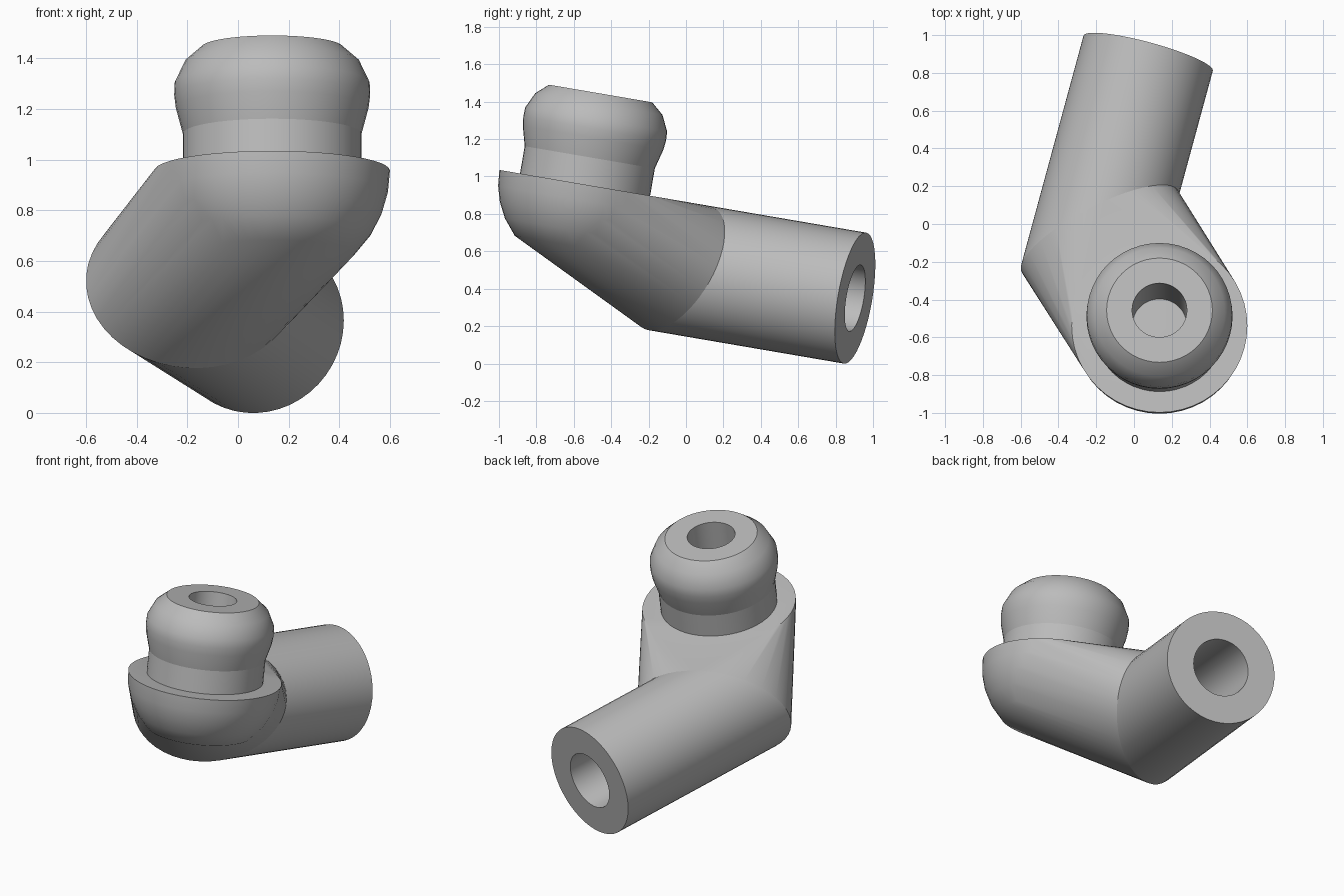
import bpy, bmesh, math
from mathutils import Vector, Matrix

if "Cube" in bpy.data.objects:
    bpy.data.objects.remove(bpy.data.objects["Cube"])

# Everything is modelled level, then tipped forward about x
TILT = Matrix.Rotation(math.radians(-9.7), 4, 'X')
N = 48
R, HOLE = 0.355, 0.18
PLANE = 0.852                                   # height of the flat top
SOCKET = Vector((0.135, -0.693, PLANE))         # centre of the ball socket
END = Vector((0.075, 0.832, PLANE - R))         # centre of the open pipe end
PHI = math.radians(15)
ALONG = Vector((math.sin(PHI), math.cos(PHI), 0))
SIDE = Vector((math.cos(PHI), -math.sin(PHI), 0))

grey = bpy.data.materials.new("plain_grey")
grey.diffuse_color = (0.5, 0.5, 0.5, 1)
grey.use_nodes = True
grey.node_tree.nodes["Principled BSDF"].inputs["Base Color"].default_value = grey.diffuse_color


def finish(name, bm, angle=30):
    bmesh.ops.recalc_face_normals(bm, faces=bm.faces)
    bm.transform(TILT)
    for f in bm.faces:
        f.smooth = True
    me = bpy.data.meshes.new(name)
    bm.to_mesh(me)
    bm.free()
    me.set_sharp_from_angle(angle=math.radians(angle))
    me.materials.append(grey)
    ob = bpy.data.objects.new(name, me)
    bpy.context.collection.objects.link(ob)
    return ob


def skin(bm, rings, closed=False):
    """Join rings of points with quads."""
    vs = [[bm.verts.new(p) for p in ring] for ring in rings]
    pairs = list(zip(vs, vs[1:])) + ([(vs[-1], vs[0])] if closed else [])
    for a, b in pairs:
        for i in range(len(a)):
            j = (i + 1) % len(a)
            bm.faces.new((a[i], a[j], b[j], b[i]))


def pipe_ring(radius, mitre):
    """Ring across the pipe, either at its square end or on the mitre plane."""
    pts = []
    for i in range(N):
        a = 2 * math.pi * i / N
        u, v = math.cos(a) * radius, math.sin(a) * radius
        t = 0.99 - 0.29 * u / R - 0.107 * v / R if mitre else 0
        pts.append(END + SIDE * u + Vector((0, 0, v)) - ALONG * t)
    return pts


def level_ring(radius, z, n=N):
    return [Vector((SOCKET.x + radius * math.cos(2 * math.pi * i / n),
                    SOCKET.y + radius * math.sin(2 * math.pi * i / n), z))
            for i in range(n)]


# Rear pipe with its bore
bm = bmesh.new()
skin(bm, [pipe_ring(R, True), pipe_ring(R, False),
          pipe_ring(HOLE, False), pipe_ring(HOLE, True)])
finish("rear_pipe", bm)

# Elbow body: hull of the mitre ring and a rounded bowl under the flat top
bm = bmesh.new()
points = pipe_ring(R, True)
for dz in (0, 0.085, 0.167, 0.25, 0.333):
    points += level_ring(math.sqrt(0.465 ** 2 - dz ** 2), PLANE - dz)
for p in points:
    bm.verts.new(p)
res = bmesh.ops.convex_hull(bm, input=bm.verts)
junk = {g for g in res["geom_interior"] + res["geom_unused"]
        if isinstance(g, bmesh.types.BMVert)}
bmesh.ops.delete(bm, geom=list(junk), context='VERTS')
bmesh.ops.dissolve_limit(bm, angle_limit=0.002, verts=bm.verts, edges=bm.edges)
finish("elbow_body", bm)

# Neck collar
bm = bmesh.new()
skin(bm, [level_ring(0.353, z) for z in (PLANE - 0.01, 1.0)])
finish("neck", bm)

# Rounded head with a bore down to the flat top
bm = bmesh.new()
profile = [(0.353, 1.0), (0.381, 1.105), (0.387, 1.155), (0.385, 1.205),
           (0.345, 1.289), (0.28, 1.346), (0.145, 1.346), (0.145, PLANE)]
skin(bm, [level_ring(r, z) for r, z in profile])
finish("head", bm, 36)
